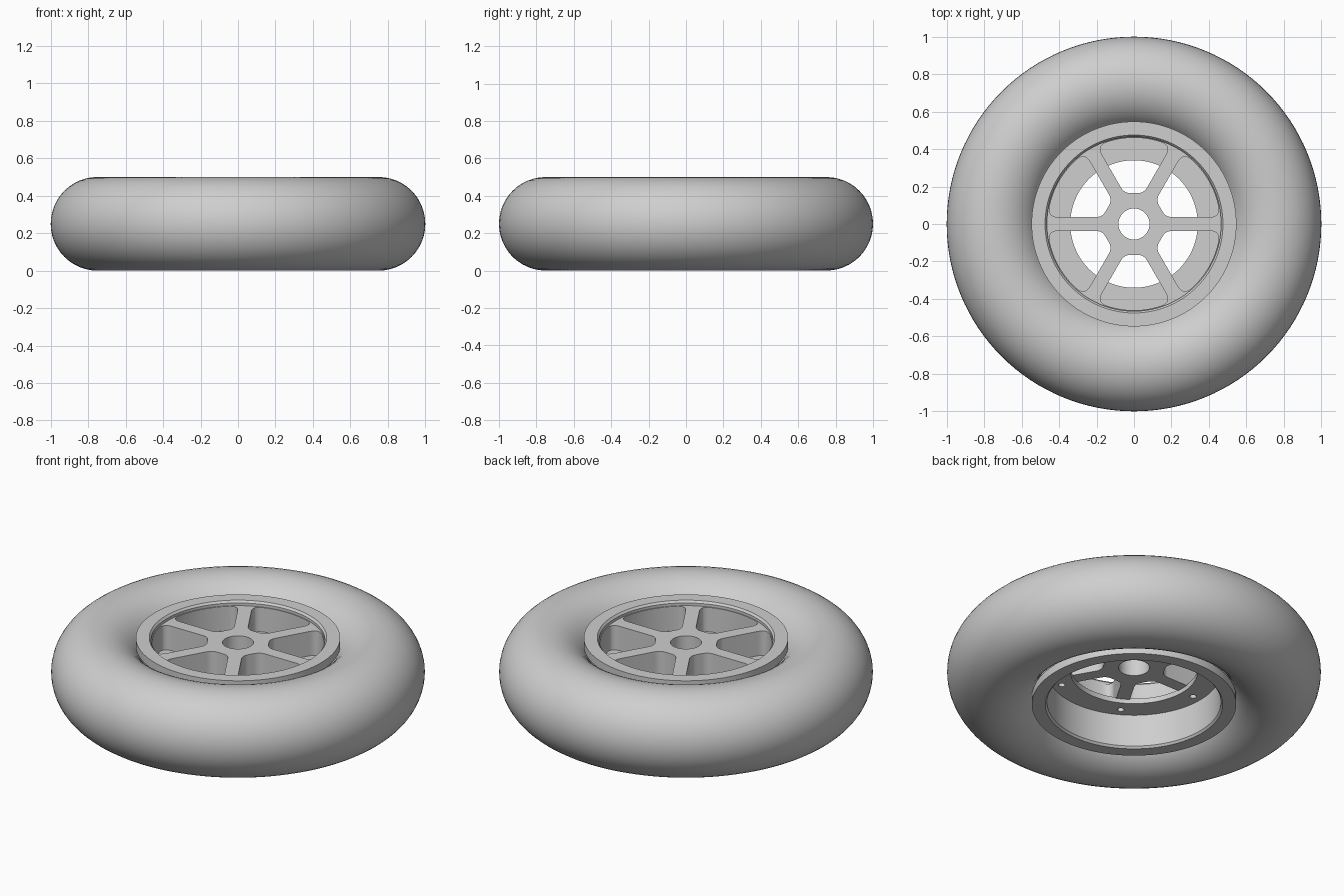
import bpy
import bmesh
from math import sin, cos, pi, sqrt, radians
from mathutils import Vector, Matrix

cube = bpy.data.objects.get("Cube")
if cube:
    bpy.data.objects.remove(cube)

GREY = (0.62, 0.62, 0.62, 1)
grey = bpy.data.materials.new("plain grey")
grey.use_nodes = True
grey.diffuse_color = GREY
grey.node_tree.nodes["Principled BSDF"].inputs["Base Color"].default_value = GREY

MID = 0.25          # height of the wheel's mid plane
SPOKES = 6


def finish(bm, name):
    bmesh.ops.recalc_face_normals(bm, faces=bm.faces)
    mesh = bpy.data.meshes.new(name)
    bm.to_mesh(mesh)
    bm.free()
    mesh.materials.append(grey)
    obj = bpy.data.objects.new(name, mesh)
    bpy.context.collection.objects.link(obj)
    return obj


def lathe(name, profile, steps=128):
    """Closed (radius, height) profile turned around z."""
    bm = bmesh.new()
    rings = [[bm.verts.new((r * cos(2 * pi * i / steps), r * sin(2 * pi * i / steps), z))
              for r, z in profile] for i in range(steps)]
    n = len(profile)
    for i in range(steps):
        a, b = rings[i], rings[(i + 1) % steps]
        for j in range(n):
            k = (j + 1) % n
            bm.faces.new((a[j], b[j], b[k], a[k]))
    return finish(bm, name)


def add_prism(bm, outline, z0, z1):
    face = bm.faces.new([bm.verts.new((p[0], p[1], z0)) for p in outline])
    new = bmesh.ops.extrude_face_region(bm, geom=[face])["geom"]
    bmesh.ops.translate(bm, vec=(0, 0, z1 - z0),
                        verts=[v for v in new if isinstance(v, bmesh.types.BMVert)])


def circle(radius, steps, x=0, y=0):
    return [(x + radius * cos(2 * pi * i / steps), y + radius * sin(2 * pi * i / steps))
            for i in range(steps)]


def fillet(a, corner, b, steps=8):
    ts = [i / steps for i in range(steps + 1)]
    return [a * (1 - t) ** 2 + corner * 2 * t * (1 - t) + b * t * t for t in ts]


def cut(obj, cutter):
    mod = obj.modifiers.new("cut", "BOOLEAN")
    mod.operation = "DIFFERENCE"
    mod.solver = "EXACT"
    mod.object = cutter


# Tyre: a round tube
tyre = lathe("tyre", [(0.75 + 0.25 * cos(2 * pi * j / 48), MID + 0.25 * sin(2 * pi * j / 48))
                      for j in range(48)])

# Rim barrel with a flange at each end
half = [(0.475, 0.202), (0.547, 0.202), (0.547, 0.155), (0.50, 0.145)]
inner = [(0.465, 0.19)]
rim = lathe("rim", [(r, MID + z) for r, z in inner + half]
            + [(r, MID - z) for r, z in reversed(inner + half)])

# Bolt ring under the spokes
bolt_ring = lathe("bolt_ring", [(0.34, 0.25), (0.475, 0.25), (0.475, 0.28), (0.34, 0.28)])

# Spoked disc
bm = bmesh.new()
add_prism(bm, circle(0.475, 128), 0.275, 0.424)
spokes = finish(bm, "spokes")

# Outline of one window between two spokes, with rounded corners
R, GAP, HUB = 0.46, 0.037, 0.165
along = Vector((cos(pi / 3), sin(pi / 3)))
offset = Vector((-along.y, along.x)) * GAP
low = along * ((HUB - offset.y) / along.y) + offset
high = along * sqrt(R * R - GAP * GAP) + offset
angle = Vector((1, 0)).angle(high) + 0.11
arc_start = Vector((R * cos(angle), R * sin(angle)))
right = (fillet(Vector((low.x - 0.035, HUB)), low, low + along * 0.035)
         + fillet(high - along * 0.055, high, arc_start))
right += [Vector((R * cos(a), R * sin(a)))
          for a in [angle + (pi / 2 - angle) * i / 8 for i in range(1, 8)]]
window = right + [Vector((0, R))] + [Vector((-p.x, p.y)) for p in reversed(right)]

# Cutters: windows with the axle bore, and blind bolt holes
bm = bmesh.new()
for i in range(SPOKES):
    turn = Matrix.Rotation(radians(60 * i), 2)
    add_prism(bm, [turn @ p for p in window], 0.2, 0.5)
add_prism(bm, circle(0.083, 48), 0.2, 0.5)
window_cutter = finish(bm, "window_cutter")

bm = bmesh.new()
for i in range(SPOKES):
    a = radians(60 * i)
    add_prism(bm, circle(0.018, 20, 0.412 * cos(a), 0.412 * sin(a)), 0.2, 0.34)
bolt_cutter = finish(bm, "bolt_hole_cutter")

cut(spokes, window_cutter)
cut(spokes, bolt_cutter)
cut(bolt_ring, bolt_cutter)

# Bake the cuts, then remove the cutters
bpy.context.view_layer.update()
depsgraph = bpy.context.evaluated_depsgraph_get()
for obj in (spokes, bolt_ring):
    baked = bpy.data.meshes.new_from_object(obj.evaluated_get(depsgraph))
    obj.modifiers.clear()
    obj.data = baked
for obj in (window_cutter, bolt_cutter):
    bpy.data.objects.remove(obj)

# Smooth curves, crisp edges
bpy.ops.object.select_all(action="DESELECT")
for obj in (tyre, rim, bolt_ring, spokes):
    obj.select_set(True)
bpy.context.view_layer.objects.active = tyre
bpy.ops.object.shade_smooth_by_angle(angle=radians(30))
